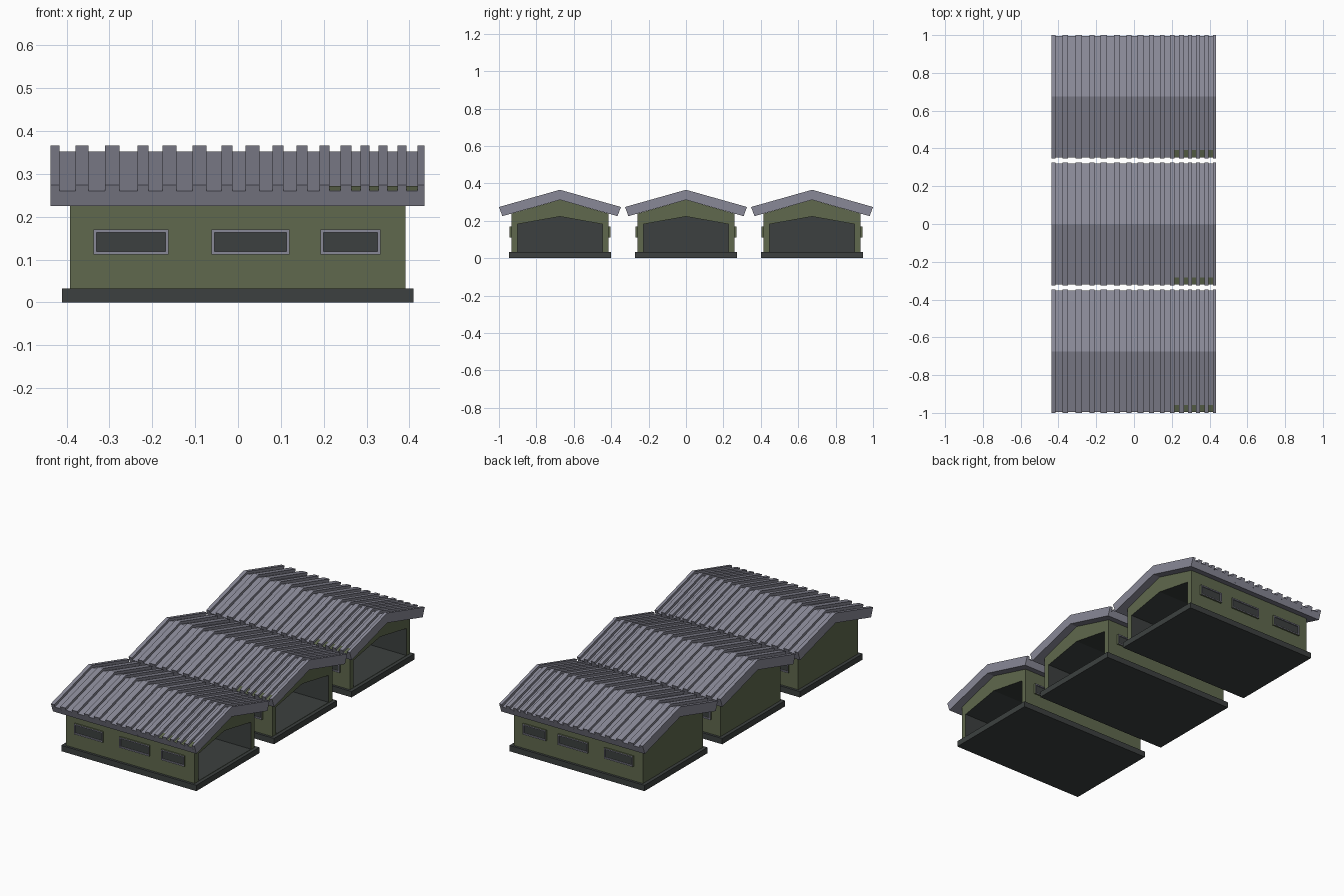
import bpy, bmesh

if "Cube" in bpy.data.objects:
    bpy.data.objects.remove(bpy.data.objects["Cube"])


def material(name, color):
    m = bpy.data.materials.new(name)
    m.diffuse_color = (*color, 1)
    m.use_nodes = True
    m.node_tree.nodes["Principled BSDF"].inputs["Base Color"].default_value = m.diffuse_color
    return m


GREEN = material("green_paint", (0.115, 0.14, 0.075))
GREY = material("roof_metal", (0.25, 0.25, 0.31))
DARK = material("dark_concrete", (0.045, 0.051, 0.05))


def make_mesh(name, bm, mats, fix_normals=True):
    if fix_normals:
        bmesh.ops.recalc_face_normals(bm, faces=bm.faces)
    me = bpy.data.meshes.new(name)
    bm.to_mesh(me)
    bm.free()
    for m in mats:
        me.materials.append(m)
    return me


def ring(bm, x, profile):
    return [bm.verts.new((x, y, z)) for y, z in profile]


def bridge(bm, a, b, mat=0):
    n = len(a)
    for i in range(n):
        bm.faces.new((a[i], a[(i + 1) % n], b[(i + 1) % n], b[i])).material_index = mat


def gable(half, z0, eave, apex):
    return [(-half, z0), (half, z0), (half, eave), (0, apex), (-half, eave)]


# Foundation slab
def base_mesh():
    bm = bmesh.new()
    p = [(-0.273, 0), (0.273, 0), (0.273, 0.032), (-0.273, 0.032)]
    a, b = ring(bm, -0.411, p), ring(bm, 0.41, p)
    bridge(bm, a, b)
    bm.faces.new(a)
    bm.faces.new(b)
    return make_mesh("base", bm, [DARK])


# Gabled shell, open at the +x end, with a dark interior
def walls_mesh():
    bm = bmesh.new()
    outer = gable(0.26, 0.03, 0.238, 0.312)
    inner = gable(0.228, 0.034, 0.182, 0.223)
    back, front = ring(bm, -0.392, outer), ring(bm, 0.391, outer)
    mouth, end = ring(bm, 0.391, inner), ring(bm, -0.36, inner)
    bm.faces.new(back)
    bridge(bm, back, front)
    bridge(bm, front, mouth)
    bridge(bm, mouth, end, 1)
    bm.faces.new(end).material_index = 1
    return make_mesh("walls", bm, [GREEN, DARK])


# Ribbed roof: alternating high ribs and low grooves along x
GROOVES_PX = [60, 76, 89, 105.5, 120, 138, 149, 163, 177, 193, 207, 222, 233, 246, 260,
              273, 284, 297, 308, 320, 330, 341, 352, 361, 370, 379, 388, 398, 407, 418]
EDGES = [-0.437] + [(p - 238.5) / 428.5 for p in GROOVES_PX] + [0.435]
HIGH = [(-0.308, 0.225), (-0.326, 0.274), (0, 0.366), (0.326, 0.274), (0.308, 0.225), (0, 0.312)]
LOW = HIGH[:1] + [(-0.321, 0.26), (0, 0.352), (0.321, 0.26)] + HIGH[4:]


def roof_mesh():
    bm = bmesh.new()
    prev = None
    for i in range(len(EDGES) - 1):
        p = HIGH if i % 2 == 0 else LOW
        a, b = ring(bm, EDGES[i], p), ring(bm, EDGES[i + 1], p)
        if prev:
            for k in (1, 2):
                bm.faces.new((prev[k], prev[k + 1], a[k + 1], a[k]))
        else:
            first = a
        bridge(bm, a, b)
        prev = b
    for r in (first, prev):
        bm.faces.new((r[0], r[1], r[2], r[5]))
        bm.faces.new((r[5], r[2], r[3], r[4]))
    bmesh.ops.remove_doubles(bm, verts=bm.verts, dist=1e-5)
    return make_mesh("roof", bm, [GREY])


# Green patches at the front eave of the last five grooves
def patches_mesh():
    bm = bmesh.new()
    for i in range(21, 30, 2):
        x0, x1 = EDGES[i], EDGES[i + 1]
        bm.faces.new([bm.verts.new(c) for c in (
            (x0, -0.321, 0.261), (x1, -0.321, 0.261),
            (x1, -0.283, 0.2719), (x0, -0.283, 0.2719))])
    return make_mesh("eave_patches", bm, [GREEN], False)


# Raised window: green sides, grey rim, recessed dark pane
def windows_mesh(side):
    bm = bmesh.new()
    for x0, x1 in ((-0.337, -0.162), (-0.062, 0.12), (0.192, 0.333)):
        def loop(y, inset):
            return [bm.verts.new((x, side * y, z)) for x, z in (
                (x0 + inset, 0.112 + inset), (x1 - inset, 0.112 + inset),
                (x1 - inset, 0.17 - inset), (x0 + inset, 0.17 - inset))]
        root, rim, lip, pane = loop(0.259, 0), loop(0.27, 0), loop(0.27, 0.007), loop(0.264, 0.007)
        bridge(bm, root, rim, 0)
        bridge(bm, rim, lip, 1)
        bridge(bm, lip, pane, 1)
        bm.faces.new(pane).material_index = 2
        bm.faces.new(root)
    return make_mesh("windows", bm, [GREEN, GREY, DARK])


parts = {"base": base_mesh(), "walls": walls_mesh(), "roof": roof_mesh(),
         "eave_patches": patches_mesh(),
         "front_windows": windows_mesh(-1), "back_windows": windows_mesh(1)}

# Three identical sheds in a row
for shed, y in (("front", -0.674), ("middle", 0), ("rear", 0.674)):
    for name, mesh in parts.items():
        ob = bpy.data.objects.new(f"{shed}_shed_{name}", mesh)
        ob.location.y = y
        bpy.context.collection.objects.link(ob)
